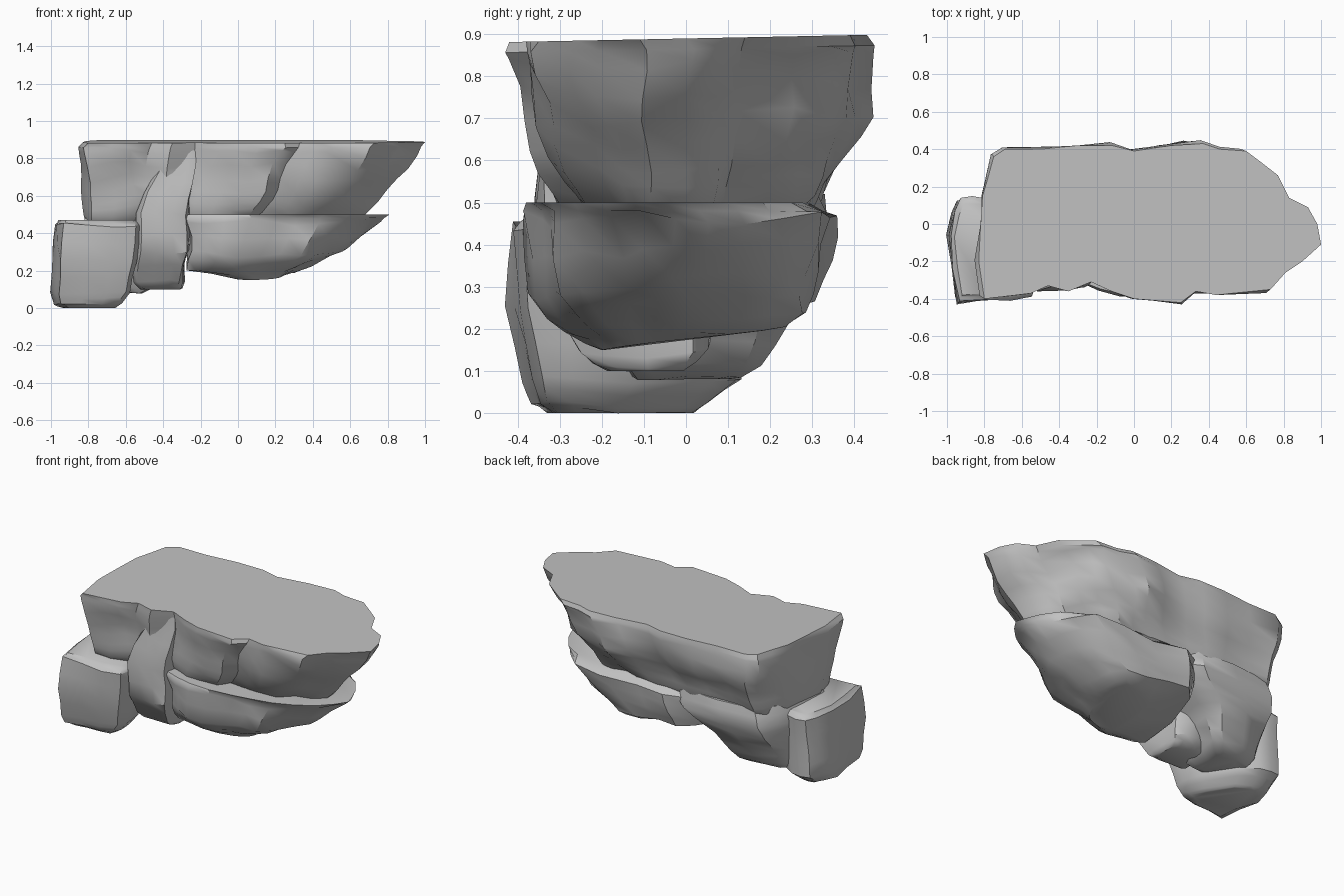
import bpy, bmesh, math
from mathutils import Vector, noise

cube = bpy.data.objects.get("Cube")
if cube:
    bpy.data.objects.remove(cube)

stone = bpy.data.materials.new("grey stone")
stone.use_nodes = True
colour = (0.54, 0.54, 0.54, 1)
stone.diffuse_color = colour
shader = next(n for n in stone.node_tree.nodes if n.type == "BSDF_PRINCIPLED")
shader.inputs["Base Color"].default_value = colour
shader.inputs["Roughness"].default_value = 0.9


def unit(points):
    """Fit an outline to the unit square."""
    xs, ys = zip(*points)
    w, d = max(xs) - min(xs), max(ys) - min(ys)
    return [((x - min(xs)) / w, (y - min(ys)) / d) for x, y in points]


def refine(levels):
    """Add a halfway ring between each pair of levels."""
    out = [levels[0]]
    for a, b in zip(levels, levels[1:]):
        out.append(tuple((p + q) / 2 for p, q in zip(a, b)))
        out.append(b)
    return out


def rock(name, outline, levels, rough, shift=None):
    """Loft an outline through boxes (z, x0, x1, y0, y1), top to bottom."""
    bm = bmesh.new()
    rings = []
    levels = refine(levels)
    for k, (z, x0, x1, y0, y1) in enumerate(levels):
        ring = []
        for u, v in unit(outline):
            co = Vector((x0 + u * (x1 - x0), y0 + v * (y1 - y0), z))
            if shift:
                co += shift(co)
            if k > 0:
                push = noise.noise_vector(co * 4.5) * rough
                if k in (1, len(levels) - 1):
                    push.z = 0
                co += push
            ring.append(bm.verts.new(co))
        rings.append(ring)
    for a, b in zip(rings, rings[1:]):
        for i in range(len(a)):
            j = (i + 1) % len(a)
            bm.faces.new((a[i], b[i], b[j], a[j]))
    bm.faces.new(rings[0])
    bm.faces.new(rings[-1][::-1])
    bmesh.ops.recalc_face_normals(bm, faces=bm.faces[:])
    mesh = bpy.data.meshes.new(name)
    bm.to_mesh(mesh)
    bm.free()
    mesh.materials.append(stone)
    obj = bpy.data.objects.new(name, mesh)
    bpy.context.collection.objects.link(obj)
    bpy.ops.object.select_all(action="DESELECT")
    obj.select_set(True)
    bpy.context.view_layer.objects.active = obj
    bpy.ops.object.shade_smooth_by_angle(angle=math.radians(38))
    return obj


def ramp(value, start, end):
    return min(max((value - start) / (end - start), 0), 1)


def undercut(co):
    """Hollow the slab's front above the shelf and tilt it to the front."""
    depth = ramp(co.z, 0.86, 0.5)
    front = ramp(co.y, -0.08, -0.2)
    hollow = 0.035 * ramp(co.x, -0.3, -0.18)
    gully = 0.03 * math.exp(-((co.x + 0.2) / 0.07) ** 2)
    return Vector((0, front * depth * (hollow + gully), 0.02 * co.y))


def keel(co):
    """Hang the shelf's underside lower at the front."""
    return Vector((0, 0, 0.13 * co.y * ramp(co.z, 0.45, 0.2)))


# Wide flat-topped upper slab, overhanging on its left end
slab_outline = [
    (-.8, -.4), (-.67, -.385), (-.55, -.37), (-.46, -.33), (-.35, -.36),
    (-.23, -.31), (-.12, -.36), (0, -.4), (.12, -.41), (.25, -.42),
    (.33, -.36), (.44, -.38), (.53, -.37), (.73, -.35), (.81, -.26),
    (.9, -.2), (1, -.11), (.98, 0), (.93, .09), (.83, .14),
    (.77, .26), (.68, .33), (.6, .39), (.46, .4), (.37, .43),
    (.2, .42), (0, .39), (-.12, .42), (-.3, .42), (-.5, .4),
    (-.69, .4), (-.75, .36), (-.78, .25), (-.81, .15), (-.82, 0), (-.83, -.2)]
rock("upper_slab", slab_outline, [
    (.89, -.83, 1, -.42, .43), (.84, -.83, .95, -.42, .43),
    (.7, -.82, .84, -.39, .42), (.58, -.81, .74, -.36, .36),
    (.5, -.81, .67, -.33, .32), (.44, -.8, .52, -.28, .28)], .045, undercut)

# Pointed lower shelf
shelf_outline = [
    (.02, .1), (.1, .05), (.2, .01), (.32, 0), (.45, .02), (.56, .05),
    (.68, .09), (.8, .17), (.9, .28), (.96, .38), (1, .48), (.98, .58),
    (.95, .7), (.89, .84), (.79, .94), (.6, .98), (.4, 1), (.2, 1),
    (.07, .9), (0, .5)]
rock("lower_shelf", shelf_outline, [
    (.5, -.29, .81, -.38, .29), (.46, -.29, .77, -.38, .35),
    (.32, -.28, .59, -.35, .33), (.23, -.27, .4, -.27, .3),
    (.175, -.02, .26, -.2, .18)], .045, keel)

# Corner block, narrowing towards the back
corner_outline = [
    (.1, 0), (.4, .02), (.7, .03), (.95, .06), (1, .2), (.92, .5),
    (.65, .82), (.4, .97), (.25, 1), (.12, .98), (.06, .85), (0, .62), (.04, .3)]
rock("corner_block", corner_outline, [
    (.47, -.96, -.55, -.38, .12), (.44, -.98, -.53, -.42, .15),
    (.25, -.99, -.54, -.42, .15), (.08, -1, -.57, -.38, .14),
    (.02, -.98, -.62, -.36, .06), (0, -.93, -.66, -.33, .02)], .02)

# Column and rear mass tying the layers together
mass_outline = [
    (0, .1), (.1, 0), (.4, .03), (.7, .01), (.93, .04), (1, .2),
    (.97, .5), (1, .85), (.85, .97), (.5, 1), (.15, .96), (.03, .8), (0, .45)]
rock("front_column", mass_outline, [
    (.86, -.36, -.22, -.31, 0), (.68, -.46, -.23, -.345, .05),
    (.5, -.57, -.25, -.35, .1), (.3, -.56, -.28, -.34, .1),
    (.15, -.55, -.29, -.25, .05), (.1, -.5, -.32, -.18, -.02)], .04)
rock("rear_body", mass_outline, [
    (.52, -.79, -.1, -.25, .33), (.42, -.83, -.12, -.25, .35),
    (.32, -.84, -.24, -.25, .31), (.22, -.83, -.36, -.2, .24),
    (.13, -.8, -.47, -.15, .19), (.08, -.76, -.56, -.1, .1)], .04)
